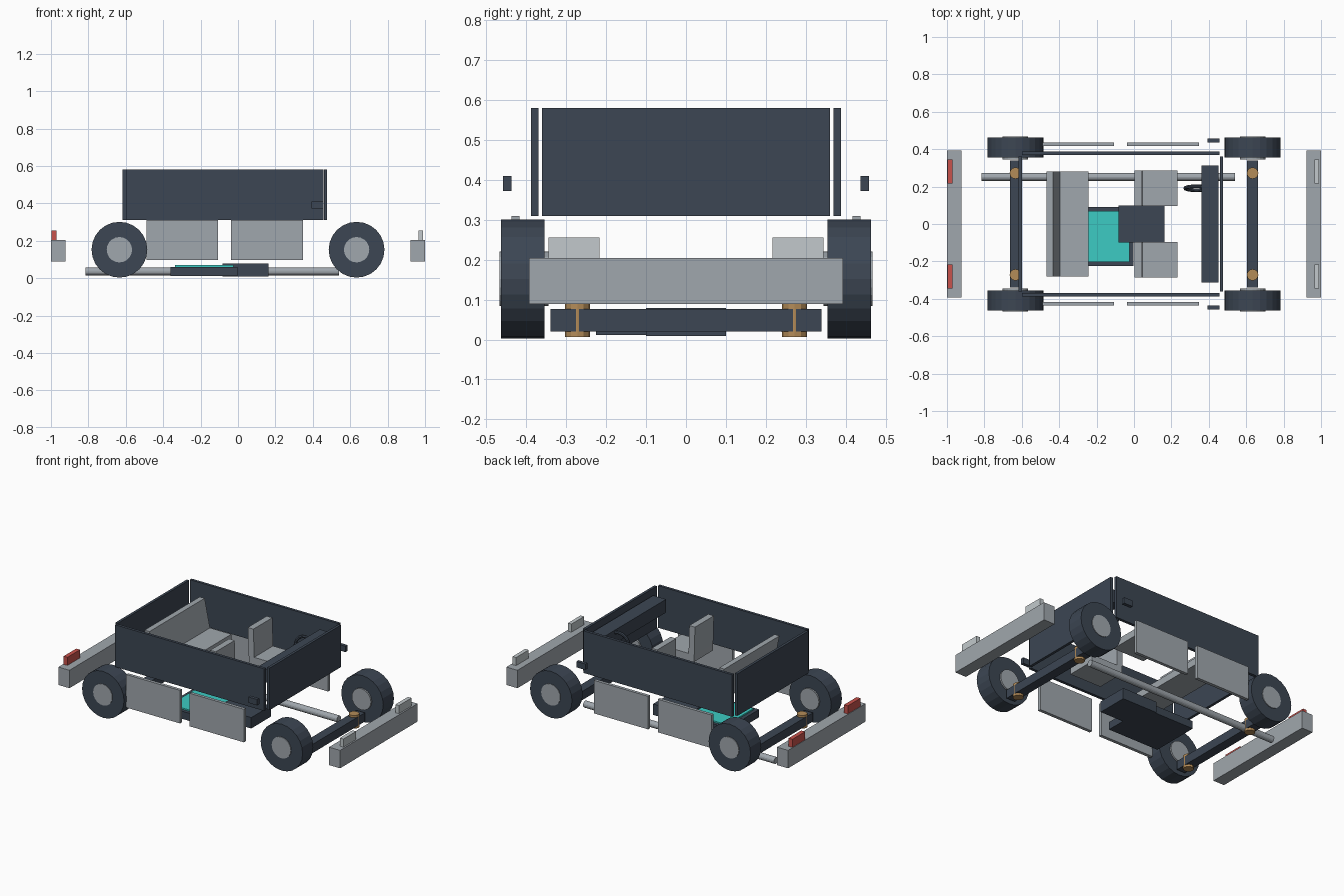
import bpy, math
from mathutils import Vector

if "Cube" in bpy.data.objects:
    bpy.data.objects.remove(bpy.data.objects["Cube"])


def material(name, rgb):
    m = bpy.data.materials.new(name)
    lin = [(c / 255 / 12.92) if c < 10 else ((c / 255 + 0.055) / 1.055) ** 2.4 for c in rgb]
    m.diffuse_color = (*lin, 1)
    m.use_nodes = True
    m.node_tree.nodes["Principled BSDF"].inputs["Base Color"].default_value = m.diffuse_color
    return m


DARK = material("dark slate", (60, 70, 83))
GREY = material("light grey", (160, 167, 173))
PALE = material("pale lamp", (194, 201, 204))
RED = material("red lamp", (200, 82, 76))
TEAL = material("teal", (60, 203, 195))
BRASS = material("brass", (180, 140, 88))


def box(name, x, y, z, mat, lean=0.0):
    """Box from (min, max) ranges; lean shifts the top along x."""
    verts = [(x[i] + lean * k, y[j], z[k]) for k in (0, 1) for j in (0, 1) for i in (0, 1)]
    faces = [(0, 2, 3, 1), (4, 5, 7, 6), (0, 1, 5, 4), (2, 6, 7, 3), (0, 4, 6, 2), (1, 3, 7, 5)]
    me = bpy.data.meshes.new(name)
    me.from_pydata(verts, [], faces)
    me.materials.append(mat)
    ob = bpy.data.objects.new(name, me)
    bpy.context.collection.objects.link(ob)
    return ob


def cylinder(name, a, b, r, mat, sides):
    a, b = Vector(a), Vector(b)
    rot = (b - a).to_track_quat('Z', 'Y').to_euler()
    bpy.ops.mesh.primitive_cylinder_add(vertices=sides, radius=r, depth=(b - a).length,
                                        location=(a + b) / 2, rotation=rot)
    ob = bpy.context.object
    ob.name = name
    ob.data.materials.append(mat)
    return ob


def span(s, lo, hi):
    return tuple(sorted((s * lo, s * hi)))


# parts repeated on both sides (y)
for s, side in ((-1, "right"), (1, "left")):
    box(f"side_panel_{side}", (-0.60, 0.457), span(s, 0.37, 0.388), (0.31, 0.58), DARK)
    box(f"rear_door_{side}", (-0.488, -0.106), span(s, 0.417, 0.437), (0.098, 0.31), GREY)
    box(f"front_door_{side}", (-0.037, 0.348), span(s, 0.417, 0.437), (0.098, 0.31), GREY)
    box(f"mirror_{side}", (0.394, 0.457), span(s, 0.437, 0.458), (0.372, 0.41), DARK)
    box(f"headlight_{side}", (0.965, 0.99), span(s, 0.217, 0.345), (0.20, 0.256), PALE)
    box(f"taillight_{side}", (-0.997, -0.97), span(s, 0.217, 0.345), (0.20, 0.256), RED)
    # front seats
    box(f"front_seat_cushion_{side}", (0.01, 0.233), span(s, 0.095, 0.287), (0.315, 0.36), GREY)
    box(f"front_seat_back_{side}", (0.008, 0.048), span(s, 0.095, 0.287), (0.36, 0.54), GREY, -0.005)
    # wheels, hubs and springs
    for e, end in ((-1, "rear"), (1, "front")):
        x = e * 0.634
        cylinder(f"tyre_{end}_{side}", (x, s * 0.355, 0.152), (x, s * 0.463, 0.152), 0.149, DARK, 24)
        cylinder(f"hub_{end}_{side}", (x, s * 0.345, 0.152), (x, s * 0.467, 0.152), 0.068, GREY, 20)
        cylinder(f"spring_{end}_{side}", (x, s * 0.272, 0.006), (x, s * 0.272, 0.09), 0.031, BRASS, 12)

# parts repeated at both ends (x)
for e, end in ((-1, "rear"), (1, "front")):
    box(f"bumper_{end}", span(e, 0.922, 1.0), (-0.393, 0.393), (0.089, 0.204), GREY)
    box(f"axle_{end}", (e * 0.634 - 0.03, e * 0.634 + 0.03), (-0.339, 0.339), (0.02, 0.076), DARK)
box("end_panel_rear", (-0.617, -0.60), (-0.361, 0.361), (0.31, 0.58), DARK)
box("end_panel_front", (0.46, 0.477), (-0.361, 0.361), (0.31, 0.58), DARK)

# rear bench with reclined back
box("bench_cushion", (-0.43, -0.243), (-0.28, 0.28), (0.315, 0.36), GREY)
box("bench_back", (-0.43, -0.395), (-0.28, 0.28), (0.36, 0.54), GREY, -0.038)

# dashboard and steering wheel
box("dashboard", (0.361, 0.453), (-0.314, 0.314), (0.455, 0.54), DARK)
bpy.ops.mesh.primitive_torus_add(major_segments=24, minor_segments=8, major_radius=0.06,
                                 minor_radius=0.01, location=(0.334, 0.191, 0.47),
                                 rotation=(math.radians(80), 0, 0))
bpy.context.object.name = "steering_wheel"
bpy.context.object.data.materials.append(DARK)

# battery, its cover, motor and exhaust pipe
box("battery_case", (-0.362, -0.003), (-0.225, 0.09), (0.011, 0.06), DARK)
box("battery_cover", (-0.338, -0.024), (-0.203, 0.07), (0.06, 0.069), TEAL)
box("motor", (-0.083, 0.164), (-0.1, 0.1), (0.009, 0.079), DARK)
cylinder("exhaust_pipe", (-0.816, 0.252, 0.036), (0.54, 0.252, 0.036), 0.021, GREY, 16)
